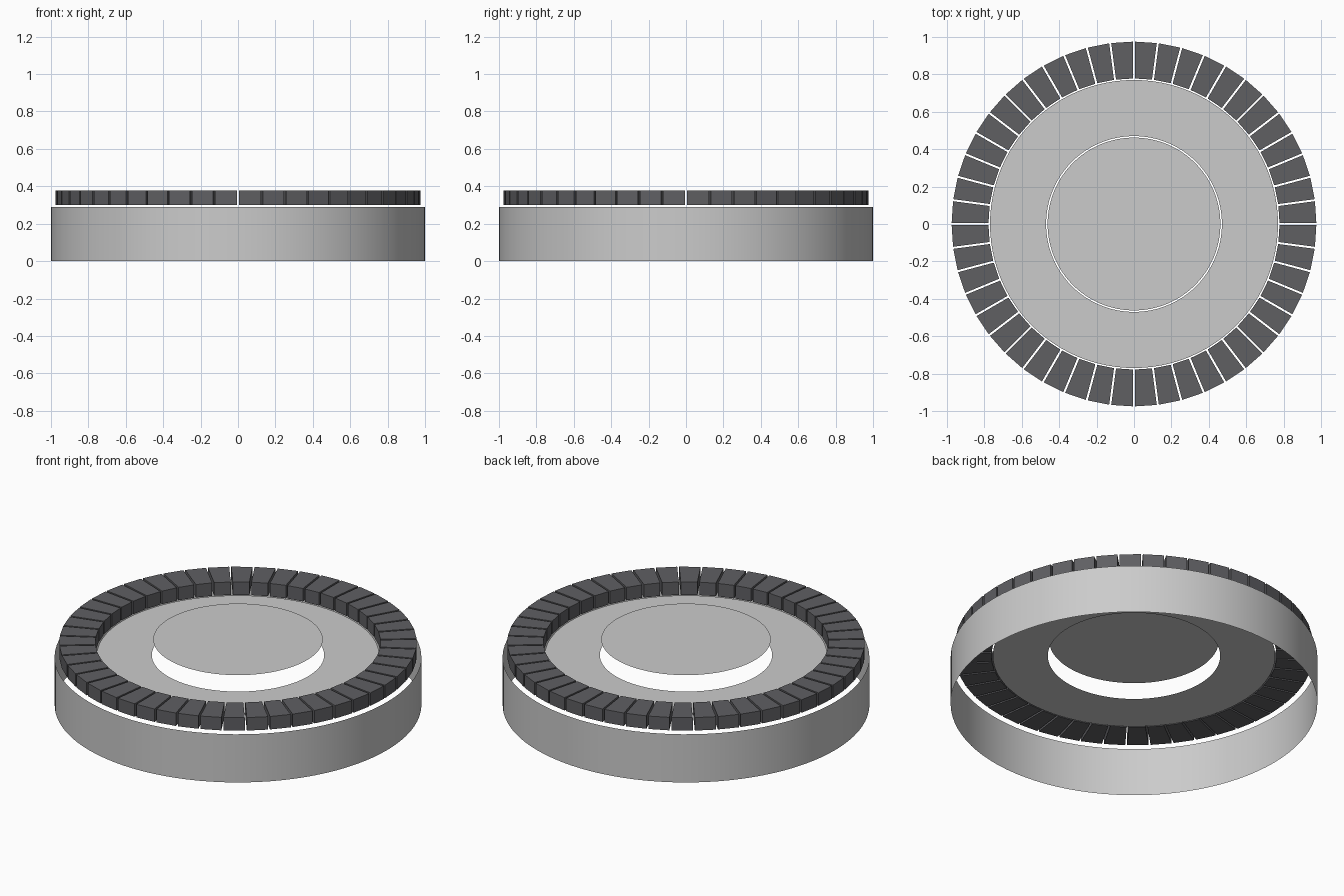
import bpy, bmesh, math
from mathutils import Matrix

cube = bpy.data.objects.get("Cube")
if cube:
    bpy.data.objects.remove(cube, do_unlink=True)

SIDES = 96
BLOCKS = 48
GAP = 0.011


def material(name, rgb):
    m = bpy.data.materials.new(name)
    m.use_nodes = True
    m.diffuse_color = (*rgb, 1)
    m.node_tree.nodes["Principled BSDF"].inputs["Base Color"].default_value = (*rgb, 1)
    return m


grey = material("light grey", (0.6, 0.6, 0.6))
dark = material("dark grey", (0.115, 0.115, 0.124))


def finish(name, bm, mat, smooth=False):
    mesh = bpy.data.meshes.new(name)
    bm.to_mesh(mesh)
    bm.free()
    mesh.materials.append(mat)
    for p in mesh.polygons:
        p.use_smooth = smooth
    obj = bpy.data.objects.new(name, mesh)
    bpy.context.collection.objects.link(obj)
    return obj


def band(name, profile_a, profile_b, mat, smooth=False):
    """Sheet swept round the z axis between two (radius, height) points."""
    bm = bmesh.new()
    rings = []
    for r, z in (profile_a, profile_b):
        rings.append([bm.verts.new((r * math.cos(math.tau * i / SIDES),
                                    r * math.sin(math.tau * i / SIDES), z))
                      for i in range(SIDES)])
    low, high = rings
    for i in range(SIDES):
        j = (i + 1) % SIDES
        bm.faces.new((low[i], low[j], high[j], high[i]))
    return finish(name, bm, mat, smooth)


# Open outer wall and flat floor ring
band("outer_wall", (1.0, 0.0), (1.0, 0.29), grey, smooth=True)
band("floor_ring", (0.77, 0.30), (0.47, 0.30), grey)

# Raised centre plate, a thin sheet
bm = bmesh.new()
bmesh.ops.create_circle(bm, cap_ends=True, segments=SIDES, radius=0.462,
                        matrix=Matrix.Translation((0, 0, 0.395)))
bmesh.ops.recalc_face_normals(bm, faces=bm.faces)
for f in bm.faces:
    if f.normal.z < 0:
        f.normal_flip()
finish("centre_plate", bm, grey)

# Ring of wedge blocks separated by narrow parallel gaps
bm = bmesh.new()
half = math.pi / BLOCKS
for k in range(BLOCKS):
    mid = math.tau * (k + 0.5) / BLOCKS
    outline = []
    for r, side in ((0.778, -1), (0.975, -1), (0.975, 1), (0.778, 1)):
        a = mid + side * (half - GAP / 2 / r)
        outline.append((r * math.cos(a), r * math.sin(a)))
    bottom = [bm.verts.new((x, y, 0.30)) for x, y in outline]
    top = [bm.verts.new((x, y, 0.378)) for x, y in outline]
    bm.faces.new(bottom[::-1])
    bm.faces.new(top)
    for i in range(4):
        j = (i + 1) % 4
        bm.faces.new((bottom[i], bottom[j], top[j], top[i]))
finish("block_ring", bm, dark)
